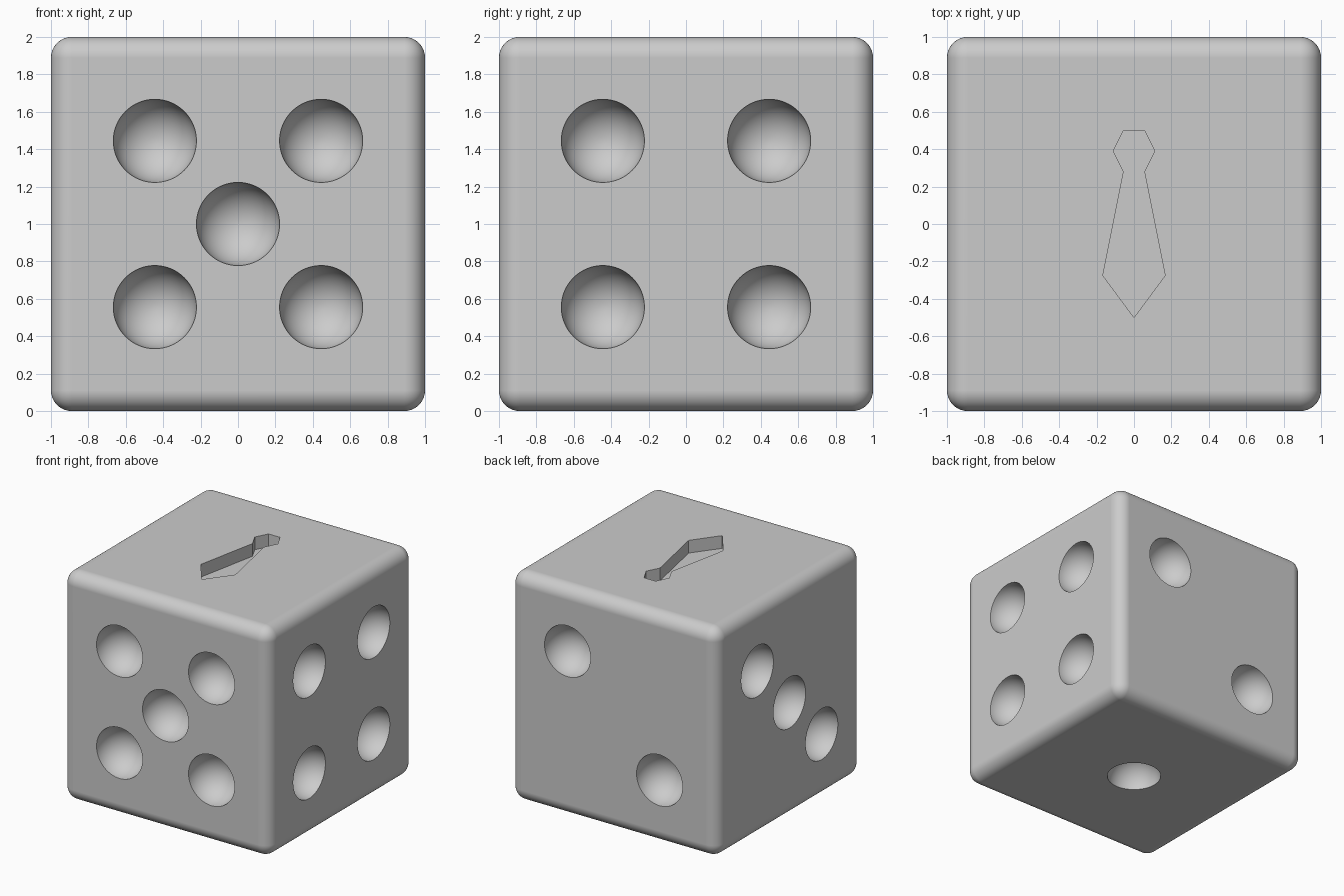
import bpy, bmesh, math
from mathutils import Vector, Matrix

if "Cube" in bpy.data.objects:
    bpy.data.objects.remove(bpy.data.objects["Cube"])

U = 1 / 9          # die module: edge radius and recess depth
PIP_R = 2 * U      # pip radius
D = 4 * U          # pip offset from face centre

grey = bpy.data.materials.new("light_grey")
grey.diffuse_color = (0.6, 0.6, 0.6, 1)
grey.use_nodes = True
grey.node_tree.nodes["Principled BSDF"].inputs["Base Color"].default_value = grey.diffuse_color


def make_object(name, bm):
    mesh = bpy.data.meshes.new(name)
    bmesh.ops.recalc_face_normals(bm, faces=bm.faces)
    bm.to_mesh(mesh)
    bm.free()
    mesh.materials.append(grey)
    obj = bpy.data.objects.new(name, mesh)
    bpy.context.collection.objects.link(obj)
    return obj


# Rounded die body
bm = bmesh.new()
bmesh.ops.create_cube(bm, size=2, matrix=Matrix.Translation((0, 0, 1)))
bmesh.ops.bevel(bm, geom=bm.edges[:], offset=U, segments=10,
                profile=0.5, affect='EDGES')
die = make_object("die_body", bm)

# Hemispherical pips: face normal -> pip centres relative to the die centre
pips = {
    (0, -1, 0): [(x, -1, z) for x in (-D, D) for z in (-D, D)] + [(0, -1, 0)],
    (1, 0, 0): [(1, y, z) for y in (-D, D) for z in (-D, D)],
    (-1, 0, 0): [(-1, t, t) for t in (-D, 0, D)],
    (0, 1, 0): [(t, 1, t) for t in (-D, D)],
    (0, 0, -1): [(0, 0, -1)],
}
bm = bmesh.new()
for normal, centres in pips.items():
    turn = Vector((0, 0, 1)).rotation_difference(Vector(normal)).to_matrix().to_4x4()
    for c in centres:
        place = Matrix.Translation(Vector(c) + Vector((0, 0, 1)))
        bmesh.ops.create_uvsphere(bm, u_segments=64, v_segments=32,
                                  radius=PIP_R, matrix=place @ turn)

# Necktie-shaped recess in the top
half = [(U / 2, 0.5), (U, 0.39), (U / 2, 0.28), (1.5 * U, -0.275)]
outline = half + [(0, -0.5)] + [(-x, y) for x, y in reversed(half)]
floor = bm.faces.new([bm.verts.new((x, y, 2 - U)) for x, y in outline])
top = bmesh.ops.extrude_face_region(bm, geom=[floor], use_keep_orig=True)["geom"]
bmesh.ops.translate(bm, vec=(0, 0, 3 * U),
                    verts=[v for v in top if isinstance(v, bmesh.types.BMVert)])
cutter = make_object("recess_cutter", bm)
cutter.hide_render = True

# Carve the recesses and smooth the curved surfaces
bpy.context.view_layer.objects.active = die
die.select_set(True)
cut = die.modifiers.new("carve", 'BOOLEAN')
cut.operation = 'DIFFERENCE'
cut.solver = 'EXACT'
cut.object = cutter
bpy.ops.object.modifier_apply(modifier=cut.name)
bpy.data.objects.remove(cutter)
bpy.ops.object.shade_smooth_by_angle(angle=math.radians(30))
tidy = die.modifiers.new("flat_faces", 'WEIGHTED_NORMAL')
tidy.keep_sharp = True
